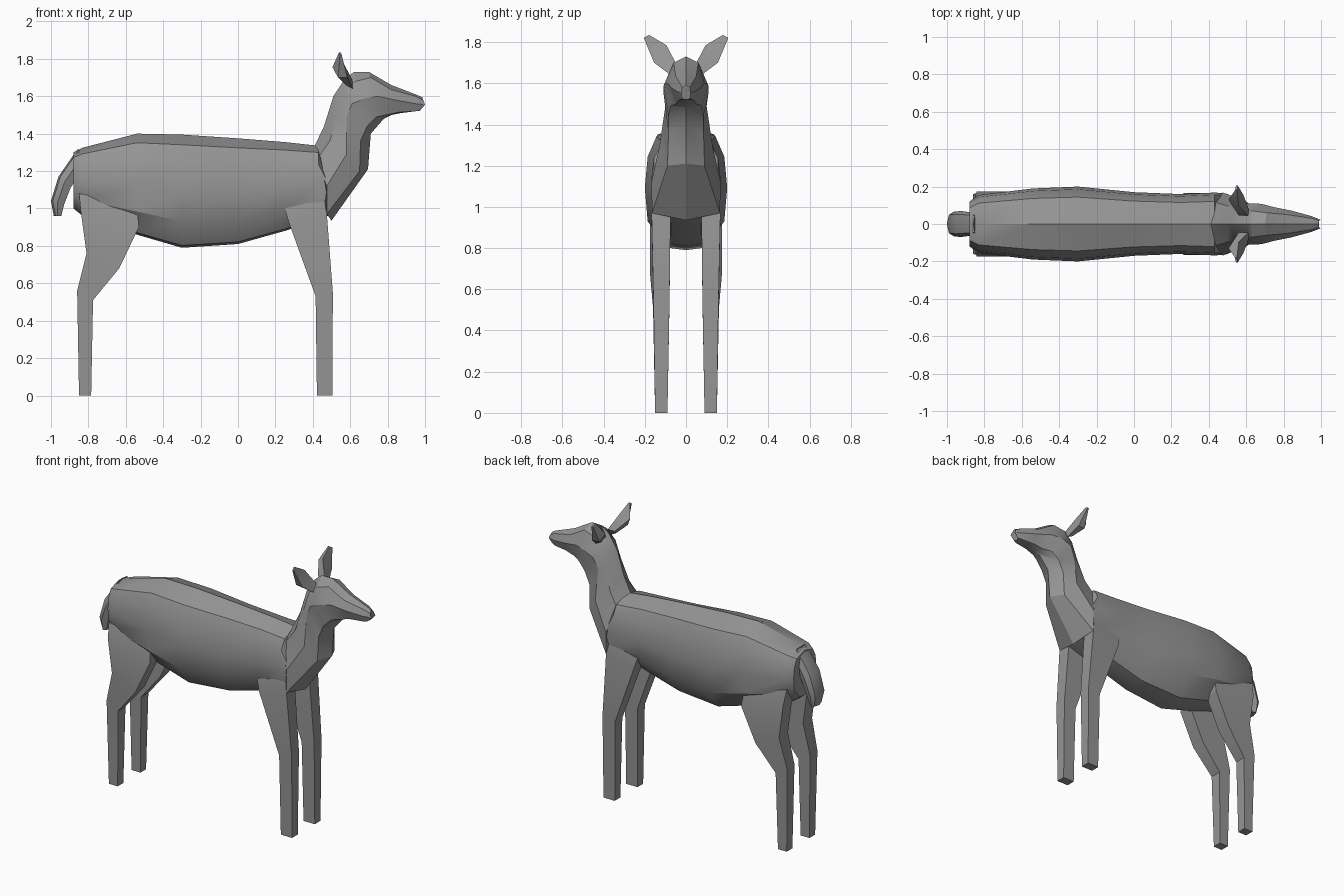
import bpy, bmesh, math

hide = bpy.data.materials.new("grey hide")
hide.diffuse_color = (0.3, 0.3, 0.3, 1)


def loft(name, rings, angle=30):
    """Skin a list of closed rings and cap both ends."""
    bm = bmesh.new()
    rows = [[bm.verts.new(p) for p in ring] for ring in rings]
    n = len(rows[0])
    for a, b in zip(rows, rows[1:]):
        for i in range(n):
            j = (i + 1) % n
            bm.faces.new((a[i], a[j], b[j], b[i]))
    bm.faces.new(rows[0])
    bm.faces.new(rows[-1])
    bmesh.ops.recalc_face_normals(bm, faces=bm.faces)
    mesh = bpy.data.meshes.new(name)
    bm.to_mesh(mesh)
    bm.free()
    obj = bpy.data.objects.new(name, mesh)
    bpy.context.collection.objects.link(obj)
    mesh.materials.append(hide)
    bpy.ops.object.select_all(action='DESELECT')
    obj.select_set(True)
    bpy.context.view_layer.objects.active = obj
    bpy.ops.object.shade_smooth_by_angle(angle=math.radians(angle))
    return obj


def mirrored(half):
    """Close a half ring whose first and last points lie on y = 0."""
    return half + [(x, -y, z) for x, y, z in half[-2:0:-1]]


def pair(name, rings, angle=30):
    """Build a part on both sides of the body."""
    for side, s in (("left", 1), ("right", -1)):
        loft(f"{side}_{name}", [[(x, s * y, z) for x, y, z in r] for r in rings], angle)


# body: x, back height, belly height, half width
body = [(-0.88, 1.30, 1.00, 0.12), (-0.83, 1.325, 0.96, 0.155),
        (-0.54, 1.40, 0.86, 0.19), (-0.30, 1.395, 0.79, 0.20),
        (0.00, 1.375, 0.81, 0.17), (0.25, 1.355, 0.88, 0.16),
        (0.43, 1.335, 0.94, 0.168), (0.48, 1.20, 0.96, 0.165)]
rings = []
for x, top, low, w in body:
    h = top - low
    rings.append(mirrored([(x, 0, top), (x, 0.72 * w, top - 0.09 * h),
                           (x, 0.93 * w, top - 0.25 * h), (x, w, top - 0.5 * h),
                           (x, 0.93 * w, top - 0.77 * h), (x, 0.45 * w, low + 0.02 * h),
                           (x, 0, low)]))
loft("body", rings, 32)

# neck and head: half rings from the nape round to the throat
neck = [
    [(0.41, 0, 1.335), (0.42, 0.12, 1.26), (0.475, 0.168, 1.12), (0.475, 0.165, 0.97), (0.50, 0, 0.935)],
    [(0.46, 0, 1.44), (0.49, 0.10, 1.36), (0.58, 0.13, 1.29), (0.65, 0.09, 1.20), (0.695, 0, 1.21)],
    [(0.51, 0, 1.60), (0.54, 0.085, 1.50), (0.58, 0.10, 1.49), (0.655, 0.085, 1.36), (0.71, 0, 1.40)]]
head = [
    [(0.57, 0, 1.69), (0.57, 0.07, 1.62), (0.61, 0.11, 1.56), (0.69, 0.085, 1.44), (0.78, 0, 1.48)],
    [(0.62, 0, 1.73), (0.63, 0.07, 1.68), (0.68, 0.108, 1.59), (0.74, 0.075, 1.49), (0.80, 0, 1.49)],
    [(0.70, 0, 1.73), (0.71, 0.06, 1.70), (0.75, 0.09, 1.60), (0.79, 0.05, 1.50), (0.82, 0, 1.50)],
    [(0.82, 0, 1.66), (0.82, 0.05, 1.635), (0.84, 0.072, 1.58), (0.86, 0.04, 1.515), (0.87, 0, 1.51)],
    [(0.95, 0, 1.61), (0.95, 0.03, 1.60), (0.95, 0.042, 1.56), (0.95, 0.03, 1.52), (0.95, 0, 1.52)],
    [(0.985, 0, 1.595), (0.99, 0.018, 1.58), (1.0, 0.022, 1.555), (0.975, 0.02, 1.525), (0.965, 0, 1.52)]]
loft("neck_and_head", [mirrored(r) for r in neck + head])

# ears: slim kite shapes leaning outwards
pair("ear", [
    [(0.61, 0.045, 1.69), (0.615, 0.075, 1.64), (0.575, 0.08, 1.66), (0.56, 0.045, 1.69)],
    [(0.56, 0.095, 1.785), (0.585, 0.155, 1.70), (0.535, 0.15, 1.70), (0.505, 0.13, 1.755)],
    [(0.55, 0.18, 1.835), (0.555, 0.205, 1.82), (0.545, 0.205, 1.82), (0.54, 0.18, 1.835)]], 25)

# legs: height and x of back edge, height and x of front edge, inner y, outer y
def leg(name, rows):
    pair(name, [[(xb, yi, zb), (xf, yi, zf), (xf, yo, zf), (xb, yo, zb)]
                for zb, xb, zf, xf, yi, yo in rows])

leg("front_leg", [(1.00, 0.25, 1.05, 0.46, 0.08, 0.155), (0.93, 0.27, 0.97, 0.475, 0.075, 0.167),
                  (0.53, 0.415, 0.55, 0.507, 0.08, 0.158), (0, 0.422, 0, 0.505, 0.09, 0.15)])
leg("hind_leg", [(1.08, -0.85, 1.02, -0.54, 0.08, 0.15), (0.98, -0.84, 0.90, -0.53, 0.08, 0.175),
                 (0.76, -0.81, 0.68, -0.635, 0.08, 0.175), (0.56, -0.86, 0.51, -0.775, 0.082, 0.16),
                 (0, -0.85, 0, -0.785, 0.09, 0.15)])

# tail: outer and inner edge points with half width, ridged along the outside
tail = [(-0.86, 1.315, -0.85, 1.18, 0.06), (-0.96, 1.17, -0.895, 1.11, 0.07),
        (-1.0, 1.04, -0.93, 1.02, 0.065), (-0.985, 0.96, -0.945, 0.96, 0.05)]
loft("tail", [mirrored([(xo, 0, zo), (xo + 0.01, 0.75 * w, zo), ((xo + xi) / 2, w, (zo + zi) / 2),
                        (xi, 0.75 * w, zi), (xi, 0, zi)]) for xo, zo, xi, zi, w in tail])
